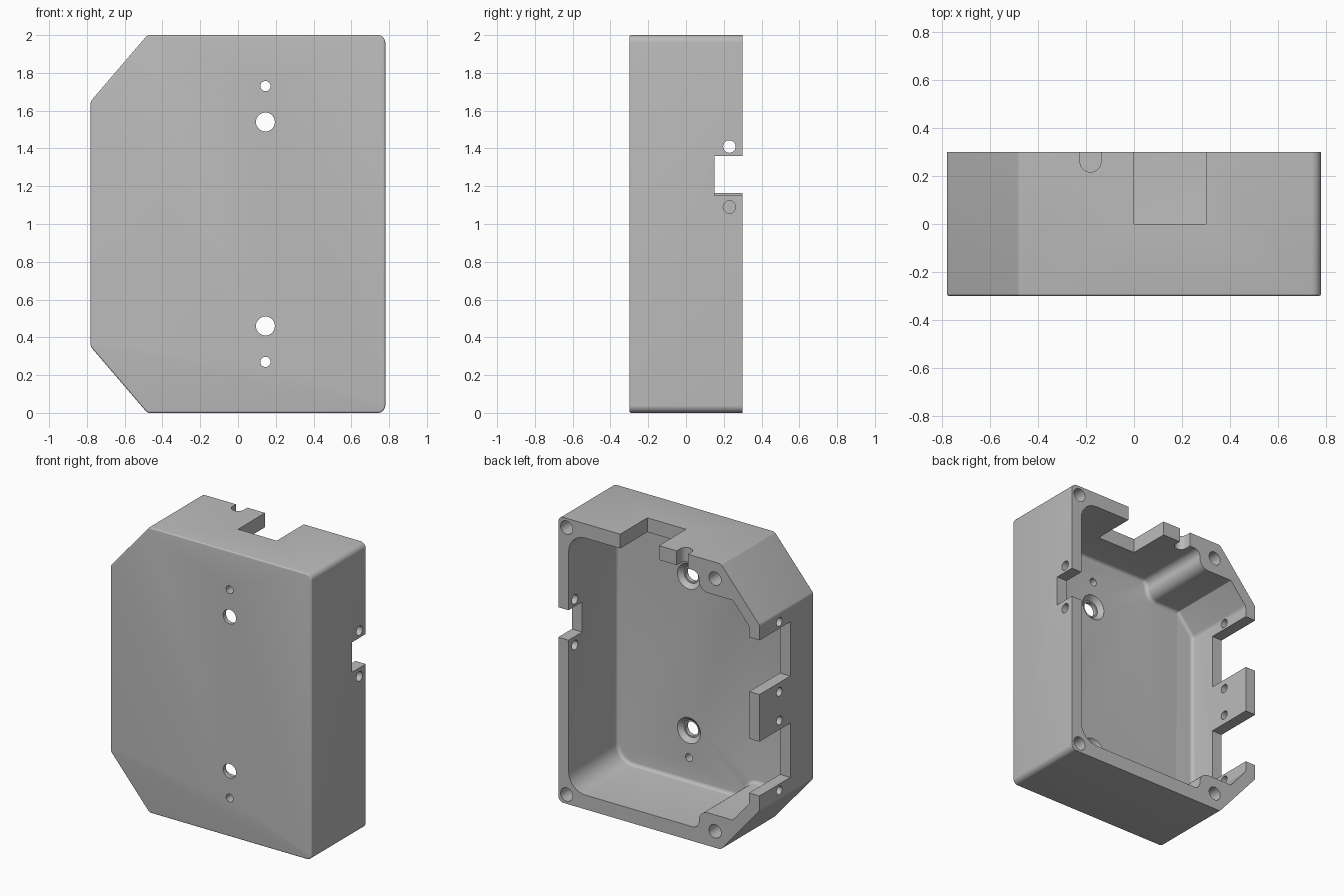
import bpy
import bmesh
import math
from mathutils import Vector

if "Cube" in bpy.data.objects:
    bpy.data.objects.remove(bpy.data.objects["Cube"], do_unlink=True)

grey = bpy.data.materials.new("plain grey")
grey.use_nodes = True
grey.diffuse_color = (0.5, 0.5, 0.5, 1)
grey.node_tree.nodes["Principled BSDF"].inputs["Base Color"].default_value = (0.5, 0.5, 0.5, 1)


def rounded(corners, steps=8):
    """Fillet each (x, z, radius) corner of a closed profile."""
    out = []
    n = len(corners)
    for i, (x, z, r) in enumerate(corners):
        p = Vector((x, z))
        a = (Vector(corners[i - 1][:2]) - p).normalized()
        b = (Vector(corners[(i + 1) % n][:2]) - p).normalized()
        half = a.angle(b) / 2
        centre = p + (a + b).normalized() * (r / math.sin(half))
        start = p + a * (r / math.tan(half)) - centre
        end = p + b * (r / math.tan(half)) - centre
        for k in range(steps + 1):
            d = start.lerp(end, k / steps).normalized() * r
            # spread the points evenly round the arc
            t = start.angle_signed(end) * k / steps
            d = Vector((start.x * math.cos(t) + start.y * math.sin(t),
                        start.y * math.cos(t) - start.x * math.sin(t)))
            out.append(centre + d)
    return out


def prism(name, points, y0, y1, bevel=0):
    """Extrude an x-z profile along y, rounding the edge at y0."""
    bm = bmesh.new()
    front = [bm.verts.new((p[0], y0, p[1])) for p in points]
    back = [bm.verts.new((p[0], y1, p[1])) for p in points]
    cap = bm.faces.new(front)
    bm.faces.new(back[::-1])
    n = len(points)
    for i in range(n):
        j = (i + 1) % n
        bm.faces.new((front[j], front[i], back[i], back[j]))
    bmesh.ops.recalc_face_normals(bm, faces=bm.faces[:])
    if bevel:
        bmesh.ops.bevel(bm, geom=list(cap.edges), offset=bevel, segments=4,
                        profile=0.5, affect='EDGES')
    return make(name, bm)


def make(name, bm):
    mesh = bpy.data.meshes.new(name)
    bm.to_mesh(mesh)
    bm.free()
    mesh.materials.append(grey)
    ob = bpy.data.objects.new(name, mesh)
    bpy.context.collection.objects.link(ob)
    return ob


def cut(cutter):
    cutter.hide_render = True
    mod = case.modifiers.new("cut", 'BOOLEAN')
    mod.operation = 'DIFFERENCE'
    mod.solver = 'EXACT'
    mod.object = cutter
    bpy.context.view_layer.objects.active = case
    bpy.ops.object.modifier_apply(modifier=mod.name)
    bpy.data.objects.remove(cutter, do_unlink=True)


def cut_box(lo, hi):
    lo, hi = Vector(lo), Vector(hi)
    bm = bmesh.new()
    bmesh.ops.create_cube(bm, size=1)
    for v in bm.verts:
        v.co = (lo + hi) / 2 + v.co * (hi - lo)
    cut(make("box_cutter", bm))


def cut_round(centre, axis, depth, r1, r2=None):
    bm = bmesh.new()
    bmesh.ops.create_cone(bm, cap_ends=True, segments=32, radius1=r1,
                          radius2=r1 if r2 is None else r2, depth=depth)
    rot = Vector((0, 0, 1)).rotation_difference(Vector(axis))
    for v in bm.verts:
        v.co = rot @ v.co + Vector(centre)
    cut(make("round_cutter", bm))


def mirrored(half):
    """Complete a profile that is symmetric about mid height."""
    return half + [(x, 2 - z, r) for x, z, r in reversed(half)]


# Outer block with two clipped corners
shell = mirrored([(0.78, 0, 0.04), (-0.48, 0, 0.03), (-0.78, 0.35, 0.03)])
case = prism("open_case", rounded(shell), -0.3, 0.3, 0.01)
bpy.ops.object.select_all(action='DESELECT')
case.select_set(True)

# Hollow interior, leaving screw bosses by the clipped corners
hollow = mirrored([(0.70, 0.1, 0.13), (-0.31, 0.1, 0.05), (-0.31, 0.23, 0.07),
                   (-0.573, 0.23, 0.01), (-0.70, 0.379, 0.04)])
cut(prism("cavity", rounded(hollow), -0.24, 0.4, 0.025))

# Lid screw holes in the rim
for x, z in ((0.715, 0.065), (-0.435, 0.115)):
    for h in (z, 2 - z):
        cut_round((x, 0.25, h), (0, 1, 0), 0.4, 0.047)

# Mounting holes through the front plate, the large ones countersunk
for side in (-1, 1):
    cut_round((0.145, -0.27, 1 + side * 0.73), (0, 1, 0), 0.2, 0.027)
    cut_round((0.145, -0.27, 1 + side * 0.54), (0, 1, 0), 0.2, 0.05)
    cut_round((0.145, -0.25, 1 + side * 0.54), (0, 1, 0), 0.04, 0.06, 0.1)

# Openings in the top wall: square notch and round-ended cable slot
cut_box((0, 0, 1.8), (0.3, 0.4, 2.1))
cut_box((-0.225, 0.26, 1.8), (-0.138, 0.4, 2.1))
cut_round((-0.1815, 0.26, 1.95), (0, 0, 1), 0.3, 0.0435)

# Notch and two screw holes in the straight side wall
cut_box((0.6, 0.15, 1.15), (0.9, 0.4, 1.36))
for z in (1.09, 1.41):
    cut_round((0.75, 0.23, z), (1, 0, 0), 0.3, 0.033)

# Two wide notches with screw holes in the clipped side wall
for side in (-1, 1):
    a, b = sorted((1 + side * 0.165, 1 + side * 0.545))
    cut_box((-0.9, -0.04, a), (-0.6, 0.4, b))
    for d in (0.1, 0.59):
        cut_round((-0.75, 0.08, 1 + side * d), (1, 0, 0), 0.3, 0.03)

bpy.context.view_layer.objects.active = case
bpy.ops.object.shade_smooth_by_angle(angle=math.radians(30))
